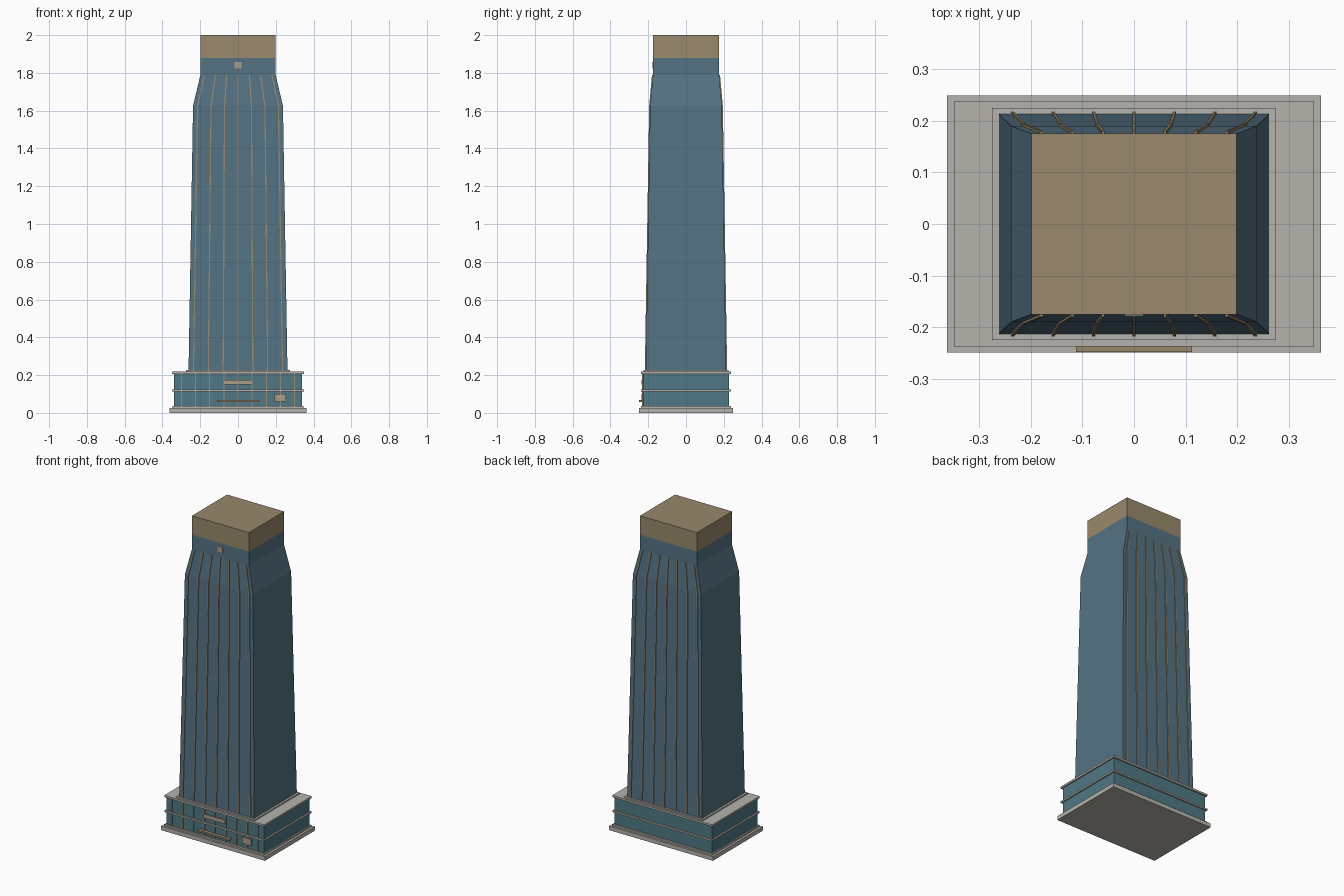
import bpy

if "Cube" in bpy.data.objects:
    bpy.data.objects.remove(bpy.data.objects["Cube"])


def material(name, rgb):
    m = bpy.data.materials.new(name)
    m.diffuse_color = (*rgb, 1)
    m.use_nodes = True
    m.node_tree.nodes["Principled BSDF"].inputs["Base Color"].default_value = m.diffuse_color
    return m


GLASS = material("blue_glass", (0.09, 0.17, 0.23))
TEAL = material("podium_glass", (0.08, 0.19, 0.24))
BRONZE = material("bronze", (0.32, 0.25, 0.15))
STONE = material("stone", (0.46, 0.45, 0.41))
PLATE = material("pale_plate", (0.40, 0.35, 0.25))


def loft(name, rings, mat):
    """Stack rectangular rings (x0, x1, y0, y1, z) into a closed solid."""
    verts, faces = [], []
    for x0, x1, y0, y1, z in rings:
        verts += [(x0, y0, z), (x1, y0, z), (x1, y1, z), (x0, y1, z)]
    for r in range(len(rings) - 1):
        a = 4 * r
        for i in range(4):
            j = (i + 1) % 4
            faces.append((a + i, a + j, a + 4 + j, a + 4 + i))
    t = len(verts) - 4
    faces += [(3, 2, 1, 0), (t, t + 1, t + 2, t + 3)]
    me = bpy.data.meshes.new(name)
    me.from_pydata(verts, [], faces)
    me.materials.append(mat)
    ob = bpy.data.objects.new(name, me)
    bpy.context.collection.objects.link(ob)
    return ob


def box(name, x0, x1, y0, y1, z0, z1, mat):
    return loft(name, [(x0, x1, y0, y1, z0), (x0, x1, y0, y1, z1)], mat)


def slab(name, hx, hy, z0, z1, mat):
    return box(name, -hx, hx, -hy, hy, z0, z1, mat)


# Podium with stone plinth and bands
slab("plinth", 0.362, 0.249, 0, 0.026, STONE)
slab("plinth_step", 0.348, 0.237, 0.026, 0.036, STONE)
slab("podium", 0.34, 0.227, 0.036, 0.207, TEAL)
slab("middle_band", 0.349, 0.237, 0.113, 0.123, STONE)
slab("podium_cornice", 0.349, 0.237, 0.207, 0.219, STONE)
slab("tower_collar", 0.275, 0.225, 0.219, 0.227, STONE)

# Tapering tower shaft: half width, half depth, height
PROFILE = [(0.262, 0.213, 0.22), (0.238, 0.19, 1.625), (0.199, 0.175, 1.79)]
loft("tower_shaft", [(-x, x, -y, y, z) for x, y, z in PROFILE + [(0.199, 0.175, 1.88)]], GLASS)
slab("crown", 0.199, 0.175, 1.88, 2.0, BRONZE)

# Bronze fins following the taper on front and back
for side, sign in (("front", -1), ("back", 1)):
    for k in range(-3, 4):
        rings = []
        for hx, hy, z in PROFILE:
            cx = 0.3 * k * hx
            ys = sorted((sign * (hy - 0.004), sign * (hy + 0.005)))
            rings.append((cx - 0.003, cx + 0.003, *ys, z))
        loft(f"{side}_fin_{k + 4}", rings, BRONZE)

# Podium mullions on the front
for k in range(-4, 5):
    x = 0.075 * k
    box(f"podium_mullion_{k + 5}", x - 0.003, x + 0.003, -0.232, -0.225, 0.036, 0.207, BRONZE)

# Entrance canopy and blank plates
box("entrance_canopy", -0.112, 0.112, -0.248, -0.225, 0.058, 0.068, BRONZE)
box("entrance_plate", -0.075, 0.075, -0.235, -0.225, 0.149, 0.173, PLATE)
box("corner_plate", 0.192, 0.255, -0.235, -0.225, 0.06, 0.1, PLATE)
box("crown_plate", -0.018, 0.018, -0.178, -0.173, 1.824, 1.858, PLATE)
